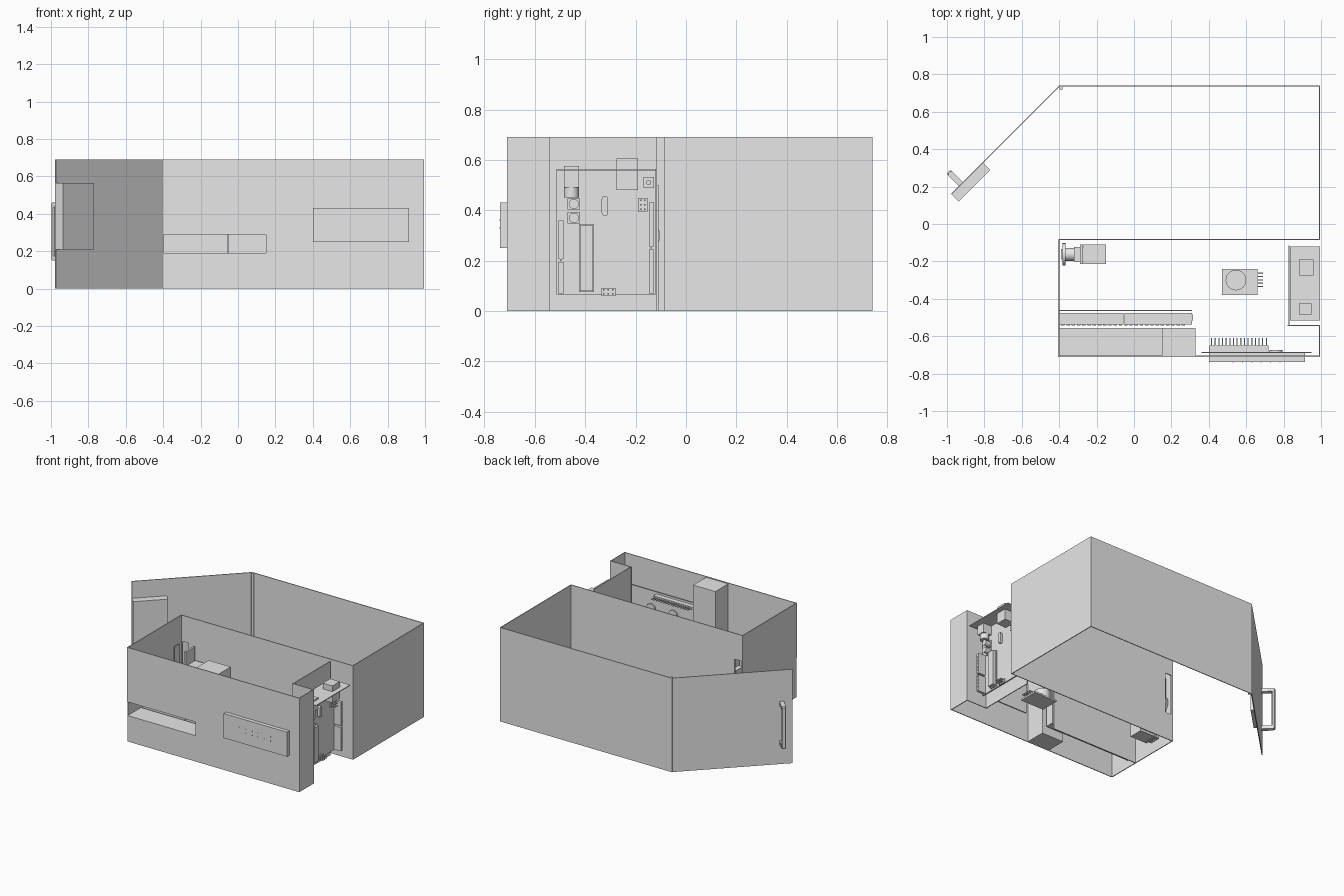
import bpy, bmesh, math
from mathutils import Matrix, Vector

if "Cube" in bpy.data.objects:
    bpy.data.objects.remove(bpy.data.objects["Cube"], do_unlink=True)

grey = bpy.data.materials.new("plain_grey")
grey.use_nodes = True
colour = (0.8, 0.8, 0.8, 1)
grey.diffuse_color = colour
grey.node_tree.nodes["Principled BSDF"].inputs["Base Color"].default_value = colour

# Main planes of the case
HEIGHT = 0.69
SHEET = 0.006
END, SIDE = -0.405, 0.995
FRONT, MIDDLE, BACK = -0.71, -0.08, 0.74
FRONT_INSIDE = FRONT + SHEET
SIDE_INSIDE = SIDE - SHEET
END_INSIDE = END + SHEET
FULL = (0, HEIGHT)


def finish(name, bm, matrix):
    mesh = bpy.data.meshes.new(name)
    bm.to_mesh(mesh)
    bm.free()
    mesh.materials.append(grey)
    part = bpy.data.objects.new(name, mesh)
    bpy.context.collection.objects.link(part)
    part.matrix_world = matrix
    return part


def box(name, x, y, z, matrix=Matrix()):
    """Box between the given pairs of limits."""
    low, high = (Vector(corner) for corner in zip(x, y, z))
    bm = bmesh.new()
    place = Matrix.Translation((low + high) / 2) @ Matrix.Diagonal((*(high - low), 1))
    bmesh.ops.create_cube(bm, size=1, matrix=place)
    return finish(name, bm, matrix)


def around(centre, size):
    """Limits of a span of the given size about its centre."""
    return (centre - size / 2, centre + size / 2)


def beyond(start, size):
    """Limits of a span that grows from its start."""
    return (start, start + size)


def repeat(part, **steps):
    """Array the part along each named axis: axis=(count, spacing)."""
    for axis, (count, spacing) in steps.items():
        array = part.modifiers.new("row_" + axis, "ARRAY")
        array.count = count
        array.use_relative_offset = False
        array.use_constant_offset = True
        offset = Vector()
        setattr(offset, axis, spacing)
        array.constant_offset_displace = offset


def rod(name, centre, radius, depth, axis="z"):
    """Cylinder about its centre, along the named axis."""
    direction = Vector()
    setattr(direction, axis, 1)
    turn = direction.to_track_quat("Z", "Y").to_matrix().to_4x4()
    bm = bmesh.new()
    bmesh.ops.create_cone(bm, cap_ends=True, segments=24, radius1=radius, radius2=radius,
                          depth=depth, matrix=Matrix.Translation(centre) @ turn)
    part = finish(name, bm, Matrix())
    for polygon in part.data.polygons:
        polygon.use_smooth = len(polygon.vertices) == 4


# Rear compartment, open at the top, bottom and door side
box("rear_wall", x=(END, SIDE), y=(BACK - SHEET, BACK), z=FULL)
box("rear_side_wall", x=(SIDE_INSIDE, SIDE), y=(MIDDLE, BACK - SHEET), z=FULL)

# Dividing wall with the latch slot
DIVIDER = (MIDDLE - SHEET, MIDDLE)
SLOT = (-0.39, -0.34)
SLOT_BOTTOM, SLOT_TOP = 0.2, 0.5
box("divider_edge", x=(END, SLOT[0]), y=DIVIDER, z=FULL)
box("divider_main", x=(SLOT[1], SIDE), y=DIVIDER, z=FULL)
box("divider_below_slot", x=SLOT, y=DIVIDER, z=(0, SLOT_BOTTOM))
box("divider_above_slot", x=SLOT, y=DIVIDER, z=(SLOT_TOP, HEIGHT))

# Front compartment walls, leaving the tray opening and the side opening
TRAY_END, TRAY_TOP, OPENING_TOP = 0.15, 0.19, 0.29
SHELF_BACK = -0.555
FLANGE = -0.54
FRONT_SHEET = (FRONT, FRONT_INSIDE)
box("front_wall_main", x=(TRAY_END, SIDE), y=FRONT_SHEET, z=FULL)
box("front_wall_above_tray", x=(END, TRAY_END), y=FRONT_SHEET, z=(OPENING_TOP, HEIGHT))
box("front_end_wall", x=(END, END_INSIDE), y=(FRONT_INSIDE, MIDDLE - SHEET), z=FULL)
box("front_side_wall", x=(SIDE_INSIDE, SIDE), y=(FRONT_INSIDE, FLANGE), z=FULL)
box("side_flange", x=(0.82, SIDE_INSIDE), y=(FLANGE - SHEET, FLANGE), z=FULL)
box("board_mounting_plate", x=beyond(0.825, SHEET), y=(FLANGE, -0.115), z=FULL)

# Tray and tall column behind the front wall
box("tray_front", x=(END_INSIDE, TRAY_END), y=FRONT_SHEET, z=(0, TRAY_TOP))
box("tray_shelf", x=(END_INSIDE, TRAY_END), y=(FRONT, SHELF_BACK), z=(TRAY_TOP - SHEET, TRAY_TOP))
box("tall_column", x=(TRAY_END, 0.33), y=(FRONT_INSIDE, SHELF_BACK), z=(0, HEIGHT - SHEET))

# Perforated circuit strip standing behind the tray
STRIP_FRONT, STRIP_BACK = -0.538, -0.475
STRIP_SPLIT, STRIP_END, STRIP_TOP = -0.05, 0.31, 0.37
STRIP = (STRIP_FRONT, STRIP_BACK)
box("strip_backing", x=(END_INSIDE, STRIP_END), y=beyond(-0.466, SHEET), z=(0, STRIP_TOP))
box("strip_short_half", x=(END_INSIDE, STRIP_SPLIT - SHEET), y=STRIP, z=(0.05, STRIP_TOP))
box("strip_long_half", x=(STRIP_SPLIT, STRIP_END), y=STRIP, z=(0.05, STRIP_TOP))
box("strip_end_tab", x=beyond(STRIP_END, SHEET), y=around(-0.5, 0.03), z=(SLOT_BOTTOM, STRIP_TOP))
contact = box("strip_contacts", x=around(-0.38, 0.018), y=(STRIP_FRONT - SHEET, STRIP_FRONT),
              z=around(TRAY_TOP + 0.015, 0.014))
repeat(contact, x=(24, 0.028), z=(4, 0.024))
clip = box("strip_clips", x=around(-0.23, 0.03), y=around(-0.5, 0.03), z=beyond(STRIP_TOP, SHEET))
repeat(clip, x=(2, 0.36))

# Latch motor beside the slot
MOTOR_FRONT, MOTOR_BACK, MOTOR_TOP = -0.215, -0.11, 0.4
MOTOR = (MOTOR_FRONT, MOTOR_BACK)
MOTOR_Y, SHAFT_Z = sum(MOTOR) / 2, 0.3
box("latch_motor_body", x=(-0.27, -0.15), y=MOTOR, z=(0, MOTOR_TOP))
box("latch_motor_gearbox", x=(-0.32, -0.27), y=around(MOTOR_Y, 0.08), z=(SHEET, MOTOR_TOP - SHEET))
box("latch_motor_ears", x=around(-0.28, 0.015), y=MOTOR, z=(0, SLOT_TOP))
rod("latch_motor_shaft", centre=(-0.345, MOTOR_Y, SHAFT_Z), radius=0.035, depth=0.06, axis="x")
rod("latch_motor_hub", centre=(-0.375, MOTOR_Y, SHAFT_Z), radius=0.06, depth=0.016, axis="x")
box("latch_arm", x=around(-0.385, 0.008), y=around(MOTOR_Y, 0.055), z=(SLOT_BOTTOM, SLOT_TOP))

# Small sensor low in the front compartment
SENSOR_TOP = 0.062
box("sensor_board", x=(0.47, 0.66), y=(-0.38, -0.24), z=(0.05, SENSOR_TOP))
rod("sensor_dome", centre=(0.545, -0.3, 0.09), radius=0.055, depth=0.06)
pin = box("sensor_pins", x=(0.62, 0.69), y=around(-0.335, SHEET), z=beyond(SENSOR_TOP, SHEET))
repeat(pin, y=(5, 0.018))
for screw_x in (0.5, 0.625):
    rod("sensor_screw", centre=(screw_x, -0.365, SENSOR_TOP), radius=0.01, depth=SHEET)

# Display through the front wall
WINDOW, WINDOW_HEIGHT = (0.4, 0.915), (0.25, 0.43)
DISPLAY_BACK, PIN_BASE = -0.684, -0.65
PIN_LEVEL = 0.455
box("display_bezel", x=WINDOW, y=(-0.738, DISPLAY_BACK), z=WINDOW_HEIGHT)
box("display_board", x=(0.36, 0.95), y=(DISPLAY_BACK - SHEET, DISPLAY_BACK), z=(0.2, 0.48))
box("display_pin_strip", x=(0.4, 0.72), y=(DISPLAY_BACK, PIN_BASE), z=around(PIN_LEVEL, 0.02))
pin = box("display_pins", x=around(0.415, SHEET), y=(PIN_BASE, -0.61), z=around(PIN_LEVEL, SHEET))
repeat(pin, x=(16, 0.0195))
dot = box("display_dots", x=around(0.53, SHEET), y=(-0.74, -0.738), z=around(0.33, SHEET))
repeat(dot, x=(6, 0.05), z=(2, 0.03))
for drop_x in (0.58, 0.76):
    rod("display_drop", centre=(drop_x, DISPLAY_BACK, 0.35), radius=0.035, depth=0.02, axis="y")

# Controller board standing in the side opening, parts facing outward
FACE, SOCKET_FACE = 0.882, 0.94
BOARD, BOARD_TOP = (-0.515, -0.12), 0.56
LOW_PART = beyond(FACE, 0.008)
box("controller_board", x=(FACE - SHEET * 2, FACE), y=BOARD, z=(0.065, BOARD_TOP))
box("controller_top_plate", x=(0.835, SIDE), y=BOARD, z=around(BOARD_TOP, SHEET))
for socket_y, split, top in ((-0.497, 0.2, 0.36), (-0.137, 0.25, 0.43)):
    across = around(socket_y, 0.02)
    box("lower_socket", x=(FACE, SOCKET_FACE), y=across, z=(0.07, split - SHEET))
    box("upper_socket", x=(FACE, SOCKET_FACE), y=across, z=(split + SHEET, top))
    hole = box("socket_contacts", x=beyond(SOCKET_FACE, SHEET / 2), y=around(socket_y, SHEET),
               z=around(0.08, 0.012))
    repeat(hole, z=(int((top - 0.07) / 0.025), 0.025))
box("data_port", x=(FACE, 0.96), y=(-0.275, -0.19), z=(0.48, 0.605))
box("power_socket", x=(FACE, 0.95), y=around(-0.455, 0.06), z=(0.49, 0.575))
rod("power_barrel", centre=(0.915, -0.455, 0.475), radius=0.03, depth=0.05)
box("chip_socket", x=LOW_PART, y=around(-0.395, 0.06), z=(0.075, 0.345))
box("main_chip", x=(FACE, 0.915), y=around(-0.395, 0.05), z=(0.08, 0.34))
for capacitor_z in (0.37, 0.425):
    box("capacitor_foot", x=LOW_PART, y=around(-0.445, 0.05), z=around(capacitor_z, 0.045))
    rod("capacitor", centre=(FACE, -0.445, capacitor_z), radius=0.02, depth=0.09, axis="x")
box("reset_button", x=beyond(FACE, 0.018), y=around(-0.148, 0.043), z=around(0.51, 0.043))
rod("reset_cap", centre=(FACE, -0.148, 0.51), radius=0.01, depth=0.05, axis="x")
box("lower_header", x=LOW_PART, y=around(-0.308, 0.055), z=around(0.076, 0.032))
pin = box("lower_header_pins", x=beyond(FACE, 0.04), y=around(-0.326, SHEET), z=around(0.068, SHEET))
repeat(pin, y=(3, 0.018), z=(2, 0.016))
box("upper_header", x=LOW_PART, y=around(-0.172, 0.037), z=around(0.422, 0.055))
pin = box("upper_header_pins", x=beyond(FACE, 0.04), y=around(-0.18, SHEET), z=around(0.404, SHEET))
repeat(pin, y=(2, 0.016), z=(3, 0.018))
CRYSTAL = (-0.322, 0.39, 0.445)
box("crystal", x=beyond(FACE, 0.018), y=around(CRYSTAL[0], 0.025), z=CRYSTAL[1:])
for crystal_end in CRYSTAL[1:]:
    rod("crystal_end", centre=(FACE, CRYSTAL[0], crystal_end), radius=0.0125, depth=0.036, axis="x")

# Door standing open, built along its own x from the hinge
swing = Matrix.Translation((-0.4, BACK - SHEET / 2, 0)) @ Matrix.Rotation(math.radians(225), 4, "Z")
DOOR_END = 0.815
box("door", x=(0, DOOR_END), y=around(0, SHEET), z=FULL, matrix=swing)
box("door_lock_box", x=(0.578, DOOR_END), y=(0, 0.056), z=(0.21, 0.565), matrix=swing)
rod("door_hinge", centre=(-0.39, BACK - 0.014, HEIGHT / 2), radius=0.009, depth=HEIGHT)

# Handle: a bevelled bar on two legs
HANDLE, BAR = around(0.742, 0.03), 0.024
REACH, LOWEST, HIGHEST = -0.095, 0.15, 0.46
grip = box("handle_grip", x=HANDLE, y=beyond(REACH, BAR), z=(LOWEST, HIGHEST), matrix=swing)
grip.modifiers.new("soft_ends", "BEVEL").width = SHEET
for leg_z in (LOWEST, HIGHEST - BAR):
    box("handle_leg", x=HANDLE, y=(REACH + BAR / 2, 0), z=beyond(leg_z, BAR), matrix=swing)
